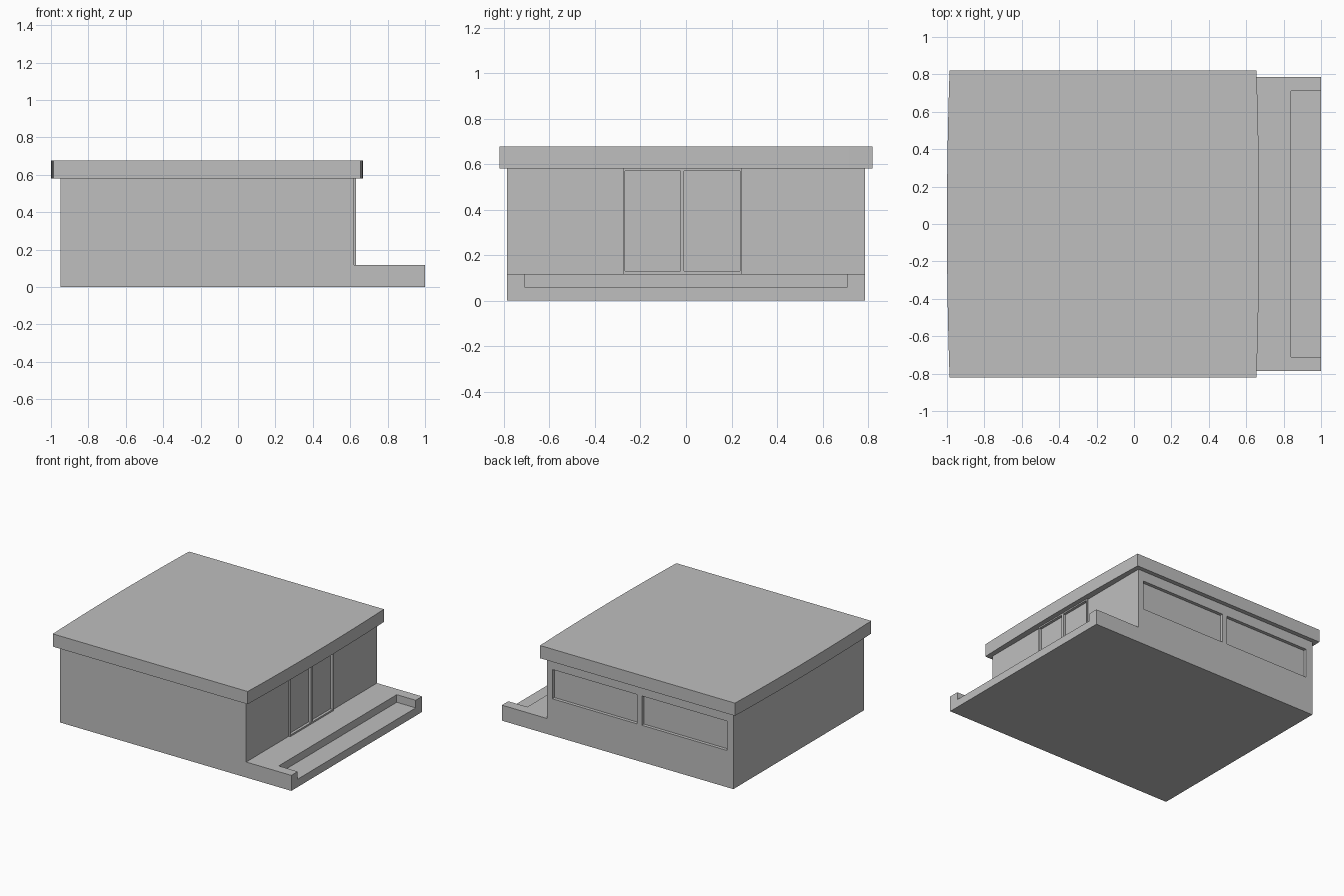
import bpy

if "Cube" in bpy.data.objects:
    bpy.data.objects.remove(bpy.data.objects["Cube"], do_unlink=True)

grey = bpy.data.materials.new("plain grey")
grey.use_nodes = True
grey.diffuse_color = (0.52, 0.52, 0.52, 1)
grey.node_tree.nodes["Principled BSDF"].inputs["Base Color"].default_value = (0.52, 0.52, 0.52, 1)


def prism(name, outline, place, low, high):
    """Extrude a 2D outline from low to high; place maps (u, v, w) to xyz."""
    n = len(outline)
    verts = [place(u, v, w) for w in (low, high) for u, v in outline]
    faces = [tuple(reversed(range(n))), tuple(range(n, 2 * n))]
    faces += [(i, (i + 1) % n, n + (i + 1) % n, n + i) for i in range(n)]
    mesh = bpy.data.meshes.new(name)
    mesh.from_pydata(verts, [], faces)
    mesh.materials.append(grey)
    obj = bpy.data.objects.new(name, mesh)
    bpy.context.collection.objects.link(obj)
    return obj


def upright(u, v, w):
    return (u, v, w)


def box(name, x, y, z):
    outline = [(x[0], y[0]), (x[1], y[0]), (x[1], y[1]), (x[0], y[1])]
    return prism(name, outline, upright, z[0], z[1])


def carve(obj, *spans):
    """Cut a box-shaped recess out of obj."""
    cutter = box("cutter", *spans)
    cutter.hide_render = True
    mod = obj.modifiers.new("recess", 'BOOLEAN')
    mod.operation = 'DIFFERENCE'
    mod.solver = 'EXACT'
    mod.object = cutter
    bpy.context.view_layer.objects.active = obj
    bpy.ops.object.modifier_apply(modifier=mod.name)
    bpy.data.objects.remove(cutter, do_unlink=True)


LEFT, WALL, EDGE = -0.95, 0.62, 1.0
DEPTH, EAVE, DECK = 0.787, 0.58, 0.118

# House and terrace share one L-shaped side profile
profile = [(LEFT, 0), (EDGE, 0), (EDGE, DECK), (WALL, DECK), (WALL, EAVE), (LEFT, EAVE)]
house = prism("house_and_terrace", profile, lambda u, v, w: (u, -w, v), -DEPTH, DEPTH)

# Sunken step along the open edge of the terrace
carve(house, (0.84, 1.1), (-0.71, 0.71), (0.06, 0.2))

# Two wide recessed windows in the back wall
for span in ((-0.895, -0.18), (-0.14, 0.575)):
    carve(house, span, (DEPTH - 0.025, 0.9), (0.28, 0.503))

# Sliding door frame standing slightly proud of the terrace wall
carve(house, (0.60, 0.7), (-0.275, 0.245), (DECK, EAVE - 0.001))
frame = box("door_frame", (0.60, 0.632), (-0.275, 0.245), (DECK, EAVE))
for span in ((-0.268, -0.025), (-0.008, 0.238)):
    carve(frame, (0.612, 0.7), span, (0.13, 0.57))

# Flat roof slab whose two ends bow gently outwards
STEPS, HALF, BOW = 16, 0.82, 0.014
ys = [HALF * (2 * i / STEPS - 1) for i in range(STEPS + 1)]
bow = [BOW * (1 - (y / HALF) ** 2) for y in ys]
outline = [(0.655 + b, y) for y, b in zip(ys, bow)]
outline += [(-0.986 - b, -y) for y, b in zip(ys, bow)]
prism("roof", outline, upright, EAVE, 0.677)
